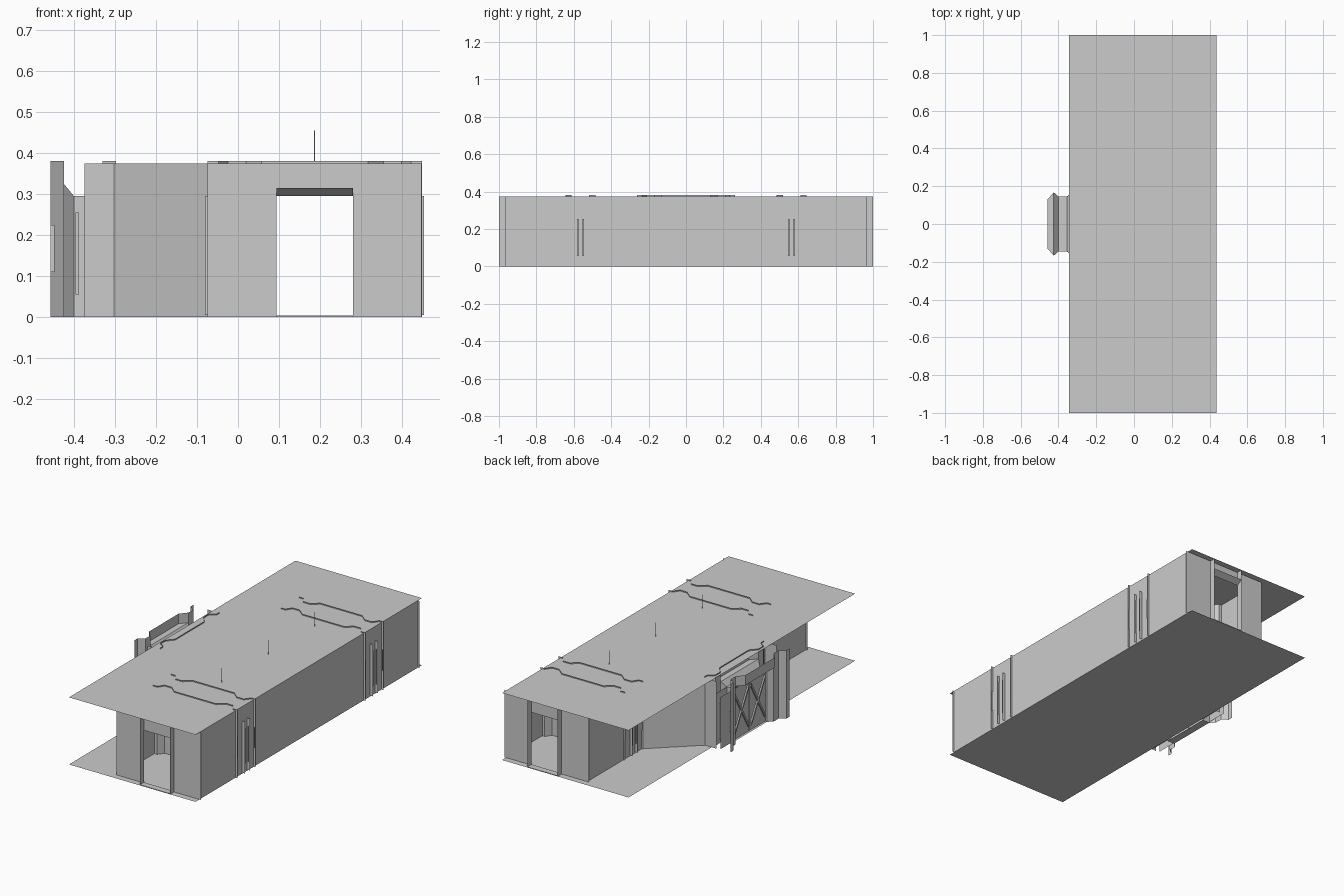
import bpy, bmesh
from math import pi

if "Cube" in bpy.data.objects:
    bpy.data.objects.remove(bpy.data.objects["Cube"])

H = 0.375            # ceiling height
RX, LX = 0.437, -0.065   # corridor side walls
CX = 0.187           # corridor centre line


def sheets(name, polys, loc=(0, 0, 0), rot=0):
    """One object made of flat polygons."""
    bm = bmesh.new()
    for p in polys:
        bm.faces.new([bm.verts.new(v) for v in p])
    bmesh.ops.remove_doubles(bm, verts=bm.verts, dist=1e-5)
    me = bpy.data.meshes.new(name)
    bm.to_mesh(me)
    bm.free()
    ob = bpy.data.objects.new(name, me)
    bpy.context.collection.objects.link(ob)
    ob.location = loc
    ob.rotation_euler.z = rot
    return ob


def wall(a, b, z0=0.0, z1=H):
    return [(*a, z0), (*b, z0), (*b, z1), (*a, z1)]


def box(x0, x1, y0, y1, z0, z1):
    c = [(x0, y0), (x1, y0), (x1, y1), (x0, y1)]
    sides = [wall(c[i], c[(i + 1) % 4], z0, z1) for i in range(4)]
    return sides + [[(*p, z) for p in c] for z in (z0, z1)]


def mirrored(polys):
    """Repeat polygons in the four quadrants of a doorway."""
    return [[(sx * x, sy * y, z) for x, y, z in p]
            for sx in (1, -1) for sy in (1, -1) for p in polys]


# Floor and ceiling slabs
for name, z in (("floor", 0.0), ("ceiling", H)):
    sheets(name, [[(-0.345, -1, z), (RX, -1, z), (RX, 1, z), (-0.345, 1, z)]])

# Side walls; the left one widens towards the side doorway
polys = [wall((RX, -0.965), (RX, 0.965))]
for s in (1, -1):
    polys += [wall((LX, s * 0.965), (LX, s * 0.485)),
              wall((LX, s * 0.485), (-0.303, s * 0.265)),
              wall((-0.303, s * 0.265), (-0.375, s * 0.265))]
sheets("side_walls", polys)

# Recessed end walls with projecting jambs and a sloped header
a, b = CX - 0.0935, CX + 0.0935
for name, s in (("front_end_wall", -1), ("back_end_wall", 1)):
    y = s * 0.965
    polys = [wall((LX - 0.01, y), (a, y)), wall((b, y), (RX + 0.011, y)),
             wall((a, y), (b, y), 0.295, H)]
    polys += [wall((x, y), (x, s)) for x in (a, b)]
    polys.append([(a, s, 0.315), (b, s, 0.315), (b, y, 0.295), (a, y, 0.295)])
    polys += box(a, b, min(s, y), max(s, y), 0, 0.004)
    sheets(name, polys)

# Doorway bulkhead: stepped plan, opening in the middle
plan = [(0.0, 0.08), (0.13, 0.08), (0.168, 0.047),
        (0.212, 0.047), (0.235, 0.08), (0.262, 0.08)]
bulk = [wall(p, q, 0.325 if i < 2 else 0.0, 0.381)
        for i, (p, q) in enumerate(zip(plan, plan[1:]))]
bulk.append([(0, 0.047, 0.325), (0.168, 0.047, 0.325),
             (0.13, 0.08, 0.325), (0, 0.08, 0.325)])   # soffit
bulk += [wall((0.258, 0.07), (0.258, 0.08), 0.11, 0.225)]   # side notch

# Tunnel lining: jambs and header flaring outwards
A, B = 0.145, 0.168
lining = [
    wall((A, 0), (A, 0.0225), 0, 0.295),
    [(A, 0.0225, 0), (B, 0.047, 0), (B, 0.047, 0.325), (A, 0.0225, 0.295)],
    [(0, 0, 0.295), (A, 0, 0.295), (A, 0.0225, 0.295), (0, 0.0225, 0.295)],
    [(0, 0.0225, 0.295), (A, 0.0225, 0.295), (B, 0.047, 0.325), (0, 0.047, 0.325)],
    [(0, 0, 0.001), (A, 0, 0.001), (A, 0.0225, 0.001), (0, 0.0225, 0.001)],
]

# Sliding door pockets: thin plates with an upright edge strip
pocket = [wall((A, 0.0225), (0.267, 0.0225), 0.005, 0.295),
          wall((0.262, 0.0105), (0.262, 0.0185), 0.055, 0.255)]

places = {"front": ((CX, -0.565, 0), 0), "back": ((CX, 0.565, 0), 0),
          "left": ((-0.378, 0, 0), pi / 2)}
for tag, (loc, rot) in places.items():
    for part, polys in (("bulkhead", bulk), ("door_lining", lining),
                        ("door_pocket", pocket)):
        sheets(f"{tag}_{part}", mirrored(polys), loc, rot)

# Closed left door: two leaves with crossed braces
door = []
x = -0.39
for y0, y1 in ((-0.143, -0.002), (0.002, 0.143)):
    door += box(x, x + 0.012, y0, y1, 0.003, 0.293)
    for p, q in ((y0 + 0.01, y1 - 0.01), (y1 - 0.01, y0 + 0.01)):
        f = [(p, 0.03), (p, 0.05), (q, 0.265), (q, 0.245)]
        door.append([(x - 0.008, y, z) for y, z in f])
        for i in (0, 2):   # brace edges back to the leaf
            (ya, za), (yb, zb) = f[i - 1], f[i]
            door.append([(x - 0.008, ya, za), (x - 0.008, yb, zb),
                         (x, yb, zb), (x, ya, za)])
sheets("left_door_leaves", door)

# Thin ceiling rods
for i, y in enumerate((-0.41, 0, 0.41)):
    sheets(f"ceiling_rod_{i + 1}",
           [wall((CX - 0.001, y), (CX + 0.001, y), H, 0.455)])
